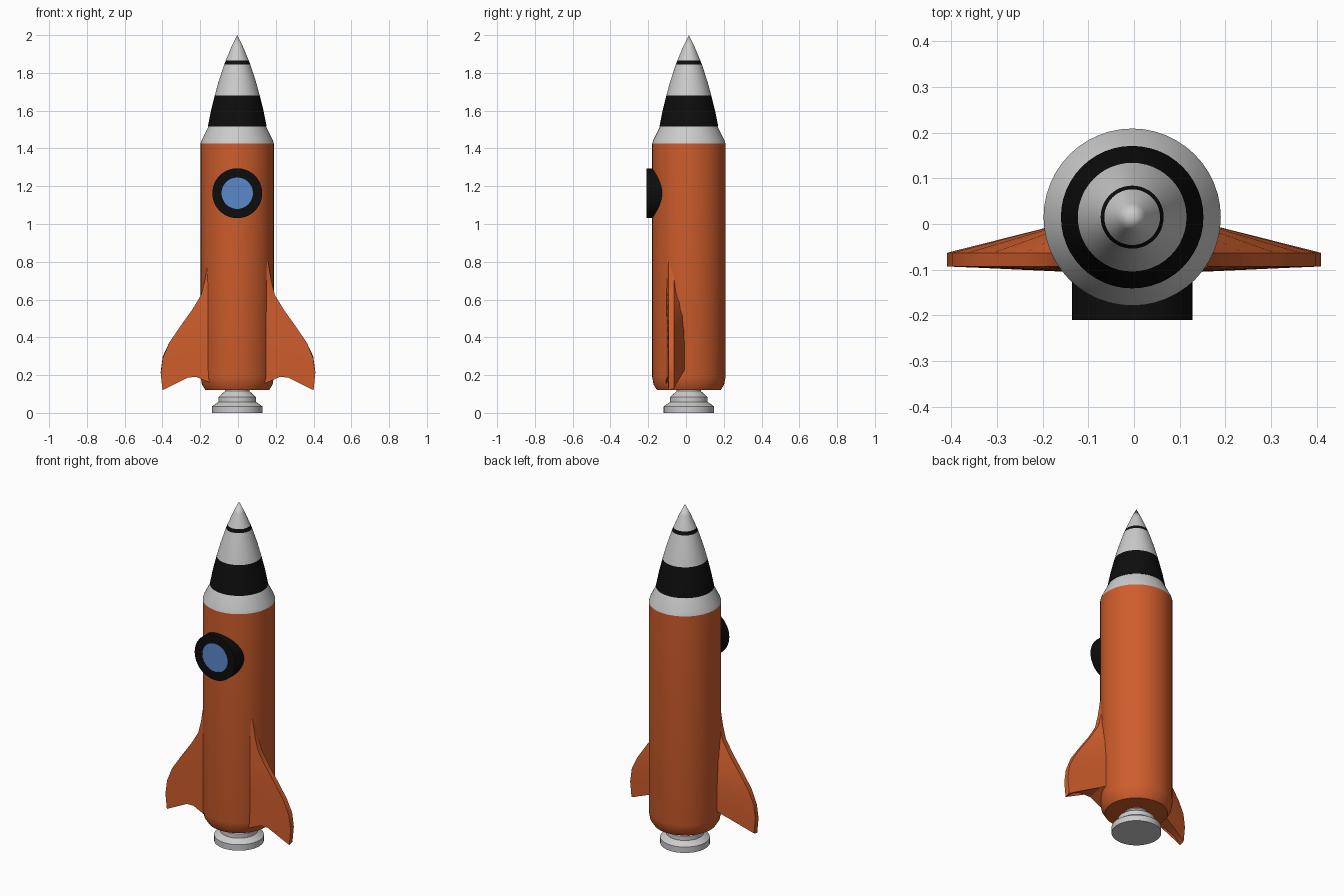
import bpy, bmesh, math
from mathutils import Matrix

if "Cube" in bpy.data.objects:
    bpy.data.objects.remove(bpy.data.objects["Cube"])

CX, CY = -0.004, 0.015


def material(name, rgb):
    m = bpy.data.materials.new(name)
    m.diffuse_color = (*rgb, 1)
    m.use_nodes = True
    m.node_tree.nodes["Principled BSDF"].inputs["Base Color"].default_value = m.diffuse_color
    return m


ORANGE = material("orange", (0.62, 0.11, 0.025))
BLACK = material("black", (0.004, 0.004, 0.004))
BLUE = material("blue", (0.10, 0.25, 0.60))


def finish(name, bm, mat=None, angle=30):
    bmesh.ops.remove_doubles(bm, verts=bm.verts, dist=1e-5)
    bmesh.ops.recalc_face_normals(bm, faces=bm.faces)
    mesh = bpy.data.meshes.new(name)
    bm.to_mesh(mesh)
    bm.free()
    ob = bpy.data.objects.new(name, mesh)
    bpy.context.collection.objects.link(ob)
    if mat:
        mesh.materials.append(mat)
    bpy.ops.object.select_all(action='DESELECT')
    ob.select_set(True)
    bpy.context.view_layer.objects.active = ob
    bpy.ops.object.shade_smooth_by_angle(angle=math.radians(angle))
    return ob


def lathe(name, profile, mat=None, matrix=Matrix.Translation((CX, CY, 0)), n=48):
    """Spin an (r, z) profile around z, then place it."""
    bm = bmesh.new()
    vs = [bm.verts.new((r, 0, z)) for r, z in profile]
    edges = [bm.edges.new(p) for p in zip(vs, vs[1:])]
    bmesh.ops.spin(bm, geom=vs + edges, cent=(0, 0, 0), axis=(0, 0, 1),
                   angle=2 * math.pi, steps=n)
    bm.transform(matrix)
    return finish(name, bm, mat)


# Hull and engine
lathe("body", [(0, 0.12), (0.168, 0.12), (0.187, 0.15), (0.194, 0.19),
               (0.194, 1.425), (0, 1.425)], ORANGE)
lathe("engine_nozzle", [(0, 0), (0.133, 0), (0.133, 0.035), (0.10, 0.058),
                        (0.10, 0.083), (0.065, 0.115), (0.065, 0.14), (0, 0.14)])

# Nose cone, in alternating white and black sections
lathe("nose_collar", [(0.194, 1.425), (0.188, 1.445), (0.153, 1.515), (0, 1.515)])
lathe("nose_wide_band", [(0, 1.515), (0.156, 1.515), (0.139, 1.60), (0.119, 1.68),
                         (0, 1.68)], BLACK)
lathe("nose_middle", [(0.119, 1.68), (0.10, 1.75), (0.069, 1.845)])
lathe("nose_thin_band", [(0.069, 1.845), (0.061, 1.865)], BLACK)
lathe("nose_tip", [(0.061, 1.865), (0.03, 1.94), (0, 2.0)])

# Round window facing the front
face_front = Matrix.Translation((CX, -0.21, 1.163)) @ Matrix.Rotation(math.pi / 2, 4, 'X')
lathe("window_frame", [(0.083, -0.06), (0.083, 0), (0.132, 0), (0.132, -0.10)],
      BLACK, face_front)
lathe("window_glass", [(0, -0.001), (0.084, -0.001), (0.084, -0.06)], BLUE, face_front)

# Fins: ruled from a thick root inside the hull to a thin outer edge
# (outer x, outer z, root z, back root y)
STATIONS = [(0.16, 0.80, 0.79, -0.075), (0.176, 0.70, 0.73, -0.06),
            (0.195, 0.625, 0.67, -0.035), (0.24, 0.55, 0.61, -0.015),
            (0.31, 0.452, 0.54, -0.003), (0.365, 0.37, 0.46, 0.003),
            (0.398, 0.29, 0.39, 0.005), (0.409, 0.21, 0.32, 0.005),
            (0.40, 0.12, 0.25, 0.005)]
ARCH = [(0.36, 0.16), (0.30, 0.186), (0.22, 0.19), (0.14, 0.155)]
ROOT = 0.14

bm = bmesh.new()


def face(*pts):
    bm.faces.new([bm.verts.new(p) for p in pts])


rows = [((ROOT, -0.104, rz), (x, -0.093, z), (x, -0.063, z + 0.01 * (x > 0.39)), (ROOT, y, rz))
        for x, z, rz, y in STATIONS]
for a, b in zip(rows, rows[1:]):
    for i in range(3):
        face(a[i], a[i + 1], b[i + 1], b[i])

# Arched lower web and the sloping underside
front_root, tip_front, tip_back, back_root = rows[-1]
prev_f, prev_b = tip_front, tip_back
for x, z in ARCH:
    t = (x - ROOT) / (tip_front[0] - ROOT)
    cur_f = (x, -0.105 + 0.012 * t, z)
    cur_b = tuple(q + (p - q) * t for p, q in zip(tip_back, back_root))
    face(front_root, prev_f, cur_f)
    face(prev_f, prev_b, cur_b, cur_f)
    prev_f, prev_b = cur_f, cur_b
fins = finish("fins", bm, ORANGE, 25)
fins.modifiers.new("mirror", 'MIRROR').use_axis = (True, False, False)
